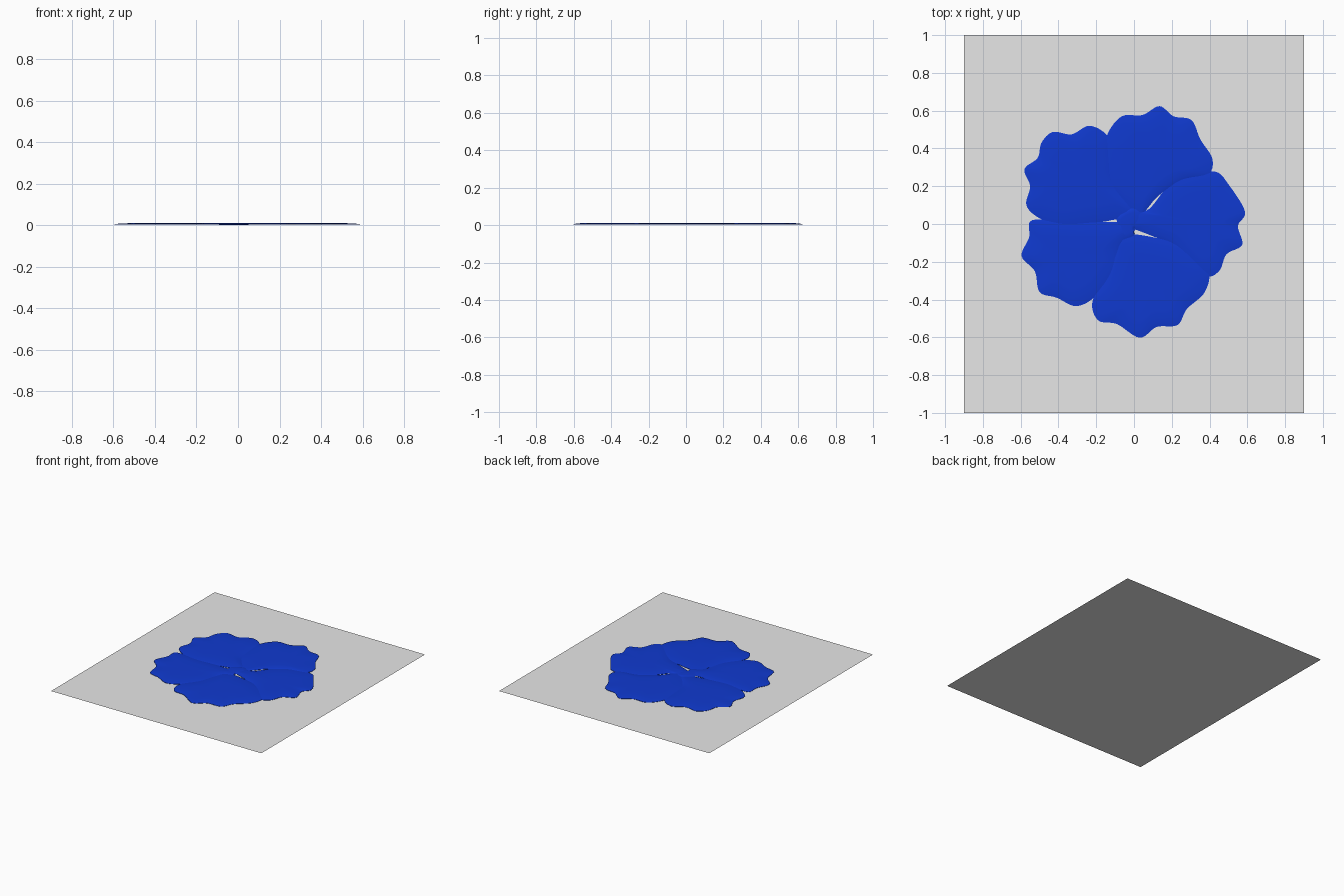
import bpy, bmesh
from mathutils import Vector
from mathutils.interpolate import poly_3d_calc  # noqa: F401

if "Cube" in bpy.data.objects:
    bpy.data.objects.remove(bpy.data.objects["Cube"])


def material(name, rgb):
    m = bpy.data.materials.new(name)
    m.diffuse_color = (*rgb, 1)
    m.use_nodes = True
    m.node_tree.nodes["Principled BSDF"].inputs["Base Color"].default_value = m.diffuse_color
    return m


grey = material("light grey", (0.8, 0.8, 0.8))
blue = material("petal blue", (0.005, 0.042, 0.63))


def smooth_loop(points, steps=6):
    """Closed Catmull-Rom curve through the outline points."""
    p = [Vector(q) for q in points]
    n, out = len(p), []
    for i in range(n):
        a, b, c, d = p[i - 1], p[i], p[(i + 1) % n], p[(i + 2) % n]
        for k in range(steps):
            t = k / steps
            out.append(0.5 * (2 * b + (c - a) * t + (2 * a - 5 * b + 4 * c - d) * t * t
                              + (3 * b - a - 3 * c + d) * t ** 3))
    return out


def make_object(name, bm, mat):
    mesh = bpy.data.meshes.new(name)
    bm.to_mesh(mesh)
    bm.free()
    mesh.materials.append(mat)
    ob = bpy.data.objects.new(name, mesh)
    bpy.context.collection.objects.link(ob)
    return ob


def petal(name, lift, centre, points):
    """Thin, very slightly domed petal: shrinking rings round a centre."""
    c = Vector(centre)
    outline = smooth_loop(points)
    bm = bmesh.new()
    rings = []
    for scale, z in ((1, 0.003), (1, 0.005), (0.88, 0.009), (0.6, 0.0105)):
        rings.append([bm.verts.new((*(c + (q - c) * scale), z + lift)) for q in outline])
    n = len(outline)
    for lo, hi in zip(rings, rings[1:]):
        for i in range(n):
            j = (i + 1) % n
            bm.faces.new((lo[i], lo[j], hi[j], hi[i]))
    top = bm.verts.new((*c, 0.011 + lift))
    for i in range(n):
        bm.faces.new((rings[-1][i], rings[-1][(i + 1) % n], top))
    bmesh.ops.recalc_face_normals(bm, faces=bm.faces)
    if sum(f.normal.z for f in bm.faces) < 0:
        bmesh.ops.reverse_faces(bm, faces=bm.faces)
    ob = make_object(name, bm, blue)
    for f in ob.data.polygons:
        f.use_smooth = abs(f.normal.z) > 0.5


# Flat backing sheet
bm = bmesh.new()
bm.faces.new([bm.verts.new((x, y, 0)) for x, y in ((-.9, -1), (.9, -1), (.9, 1), (-.9, 1))])
make_object("backing_sheet", bm, grey)

# Five scalloped petals, each overlapping its neighbours
petal("petal_top", 0.001, (.13, .34), [
    (.02, .05), (-.06, .12), (-.13, .23), (-.15, .37), (-.14, .476), (-.065, .57), (.045, .577),
    (.135, .624), (.21, .57), (.305, .55), (.35, .45), (.415, .345), (.39, .26), (.25, .23),
    (.13, .15), (.06, .07)])
petal("petal_upper_left", 0, (-.32, .24), [
    (.0, .06), (-.1, .2), (-.12, .35), (-.14, .465), (-.235, .52), (-.33, .475), (-.43, .487),
    (-.49, .43), (-.51, .35), (-.58, .29), (-.55, .2), (-.57, .1), (-.5, .03), (-.37, -.015),
    (-.22, .005), (-.12, .02)])
petal("petal_lower_left", 0, (-.33, -.18), [
    (.02, -.0), (-.15, .01), (-.35, .01), (-.54, .02), (-.555, -.07), (-.595, -.17), (-.525, -.25),
    (-.5, -.36), (-.41, -.39), (-.305, -.435), (-.2, -.38), (-.11, -.26), (-.08, -.13)])
petal("petal_bottom", 0.001, (.08, -.32), [
    (-.05, -.06), (-.09, -.15), (-.14, -.28), (-.22, -.41), (-.19, -.51), (-.09, -.53),
    (.03, -.602), (.12, -.545), (.23, -.535), (.28, -.45), (.375, -.36), (.39, -.24),
    (.25, -.12), (.1, -.07)])
petal("petal_right", 0, (.33, .01), [
    (-.06, -.0), (.0, .06), (.08, .08), (.18, .2), (.28, .26), (.43, .277), (.5, .21), (.588, .065),
    (.55, -.01), (.573, -.11), (.49, -.16), (.45, -.25), (.37, -.27), (.22, -.12), (.1, -.065), (.01, -.03)])

# Small overlap where the petals meet in the middle
petal("flower_heart", -0.001, (-.03, .01), [
    (.03, .0), (.05, .05), (-.0, .09), (-.08, .05), (-.09, .0), (-.07, -.09), (-.0, -.07), (.0, -.03)])
